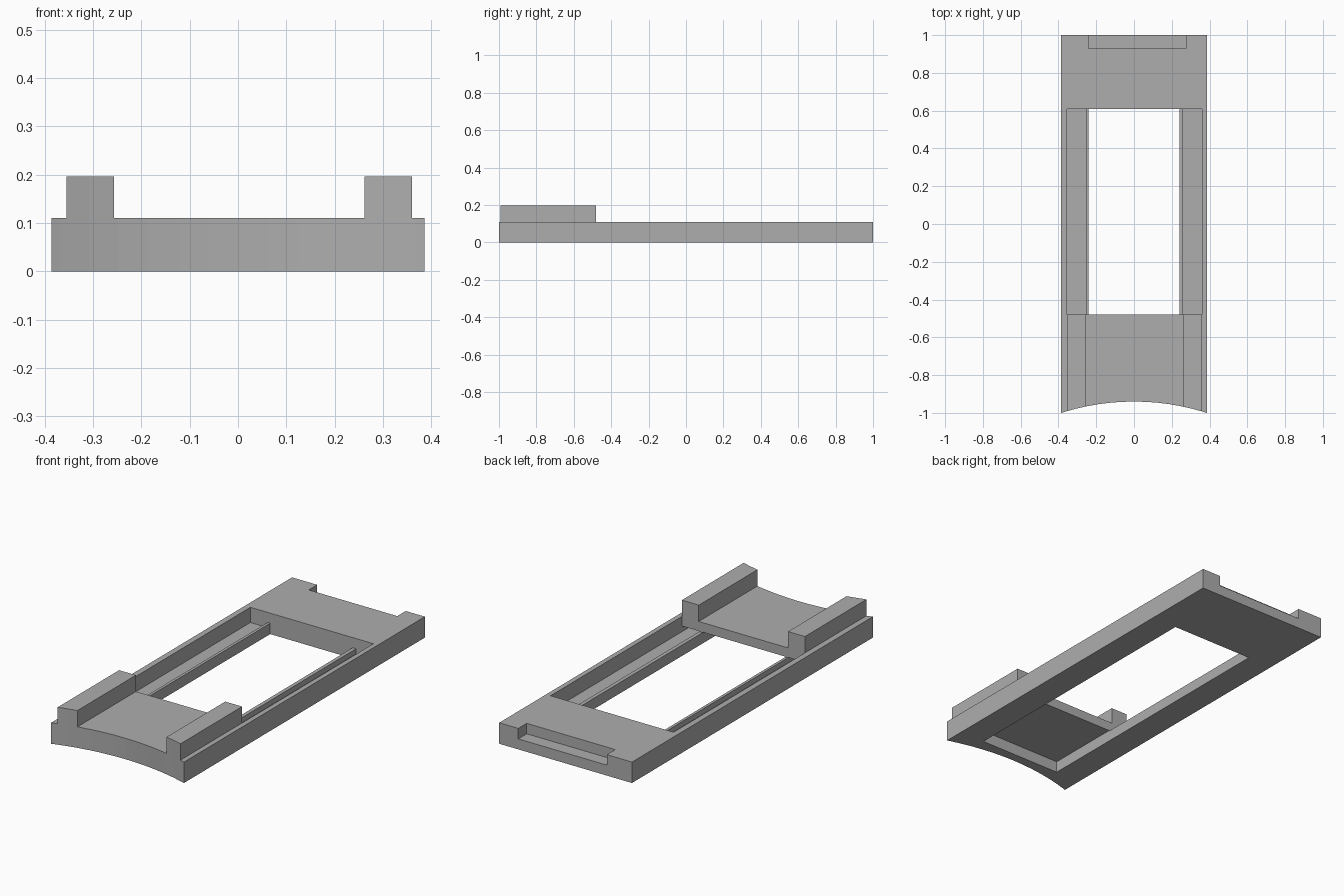
import bpy
import bmesh
from mathutils import Matrix

cube = bpy.data.objects.get("Cube")
if cube:
    bpy.data.objects.remove(cube, do_unlink=True)

# One plain grey material
grey = bpy.data.materials.new("plain grey")
grey.use_nodes = True
colour = (0.42, 0.42, 0.42, 1)
grey.diffuse_color = colour
grey.node_tree.nodes["Principled BSDF"].inputs["Base Color"].default_value = colour


def add_object(name, bm):
    mesh = bpy.data.meshes.new(name)
    bm.to_mesh(mesh)
    bm.free()
    mesh.materials.append(grey)
    obj = bpy.data.objects.new(name, mesh)
    bpy.context.collection.objects.link(obj)
    return obj


def box(name, x, y, z):
    bm = bmesh.new()
    bmesh.ops.create_cube(bm, size=1)
    spans = (x, y, z)
    bmesh.ops.scale(bm, vec=[b - a for a, b in spans], verts=bm.verts)
    bmesh.ops.translate(bm, vec=[(a + b) / 2 for a, b in spans], verts=bm.verts)
    return add_object(name, bm)


def combine(target, tool, operation):
    mod = target.modifiers.new(tool.name, "BOOLEAN")
    mod.operation = operation
    mod.solver = "EXACT"
    mod.object = tool
    bpy.context.view_layer.objects.active = target
    bpy.ops.object.modifier_apply(modifier=mod.name)
    bpy.data.objects.remove(tool, do_unlink=True)


TOP, LIP, CEILING, FLOOR = 0.11, 0.057, 0.06, 0.03
FRONT, DECK, BACK = -0.89, -0.48, 0.61

# Long base slab with two raised rails at the front
frame = box("frame", (-0.386, 0.386), (-1.1, 1), (0, TOP))
for name, x in (("right_rail", (-0.355, -0.257)), ("left_rail", (0.262, 0.36))):
    combine(frame, box(name, x, (-1.1, DECK), (0.09, 0.196)), "UNION")

# Wide upper opening, window with a pocket under the front deck, side channels
cuts = [
    ("opening", (-0.355, 0.36), (DECK, BACK), (LIP, 0.3)),
    ("window", (-0.24, 0.24), (FRONT, BACK), (-0.1, CEILING)),
    ("right_channel", (-0.355, -0.255), (FRONT, BACK), (FLOOR, CEILING)),
    ("left_channel", (0.26, 0.36), (FRONT, BACK), (FLOOR, CEILING)),
    ("rear_notch", (-0.24, 0.275), (0.93, 1.1), (0.055, 0.3)),
]
for cut in cuts:
    combine(frame, box(*cut), "DIFFERENCE")

# Concave front edge
radius = 1.27
bm = bmesh.new()
bmesh.ops.create_cone(bm, cap_ends=True, segments=128, radius1=radius,
                      radius2=radius, depth=1,
                      matrix=Matrix.Translation((0, -0.94 - radius, 0)))
combine(frame, add_object("front_curve", bm), "DIFFERENCE")
